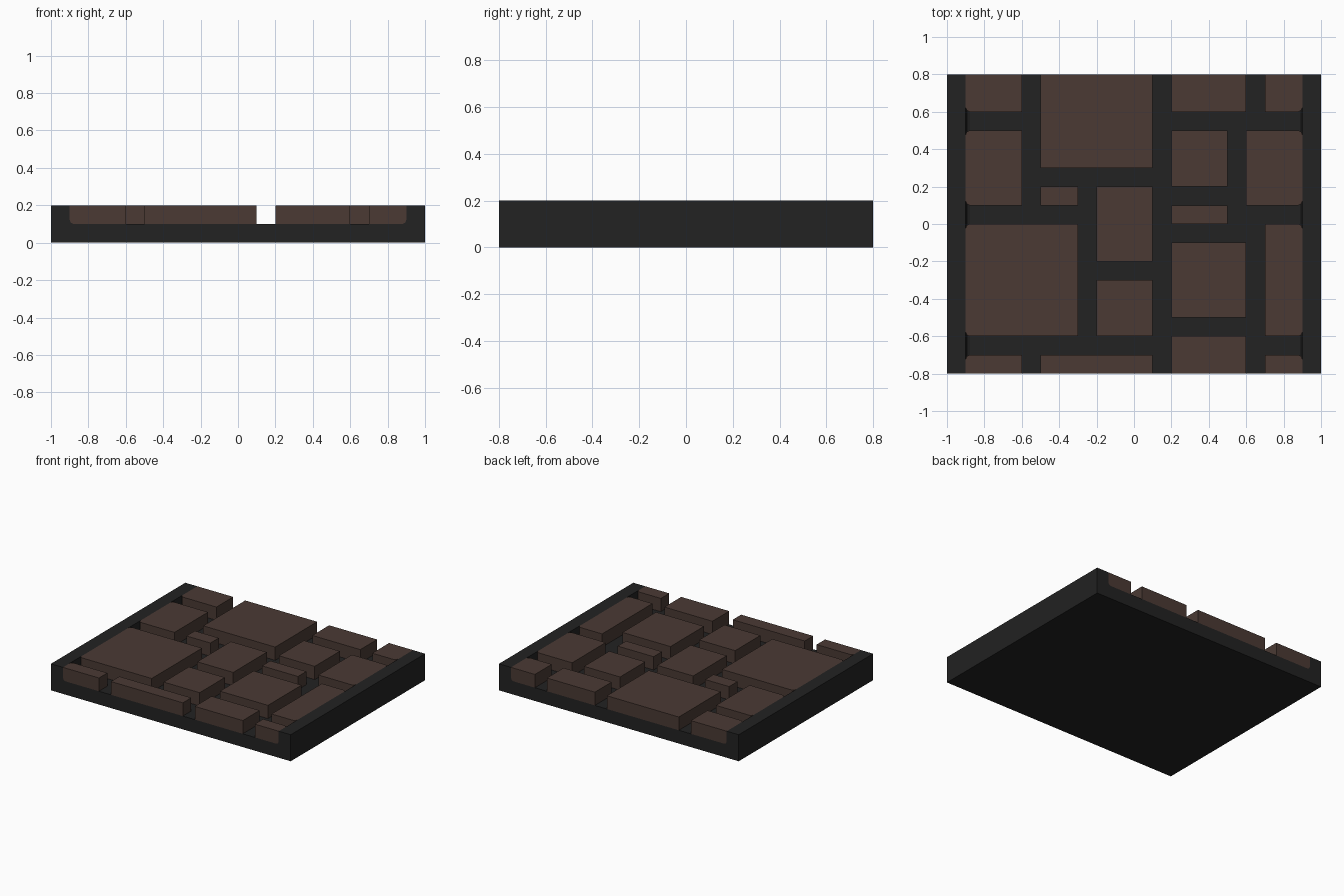
import bpy
import bmesh
import math

if "Cube" in bpy.data.objects:
    bpy.data.objects.remove(bpy.data.objects["Cube"], do_unlink=True)

HALF_X, HALF_Y, CURB_X = 1.0, 0.8, 0.9
FLOOR, TOP, FILLET = 0.1, 0.2, 0.022


def make_material(name, colour):
    mat = bpy.data.materials.new(name)
    mat.use_nodes = True
    mat.diffuse_color = colour
    bsdf = mat.node_tree.nodes["Principled BSDF"]
    bsdf.inputs["Base Color"].default_value = colour
    bsdf.inputs["Roughness"].default_value = 0.9
    return mat


charcoal = make_material("charcoal mortar", (0.016, 0.016, 0.016, 1))
brown = make_material("brown stone", (0.069, 0.042, 0.034, 1))


def make_object(name, bm, mat):
    bmesh.ops.recalc_face_normals(bm, faces=bm.faces)
    mesh = bpy.data.meshes.new(name)
    bm.to_mesh(mesh)
    bm.free()
    mesh.materials.append(mat)
    obj = bpy.data.objects.new(name, mesh)
    bpy.context.collection.objects.link(obj)
    return obj


# Base slab with raised side curbs and a small fillet along each curb
right = [(HALF_X, 0), (HALF_X, TOP), (CURB_X, TOP)]
for step in range(3):
    a = math.pi / 4 * step
    right.append((CURB_X - FILLET * (1 - math.cos(a)),
                  FLOOR + FILLET * (1 - math.sin(a))))
profile = right + [(-x, z) for x, z in reversed(right)]
bm = bmesh.new()
face = bm.faces.new([bm.verts.new((x, -HALF_Y, z)) for x, z in profile])
extruded = bmesh.ops.extrude_face_region(bm, geom=[face])["geom"]
bmesh.ops.translate(bm, vec=(0, 2 * HALF_Y, 0),
                    verts=[v for v in extruded if isinstance(v, bmesh.types.BMVert)])
make_object("base_with_curbs", bm, charcoal)

# Paving stones as x range and y range, in tenths
stones = [
    (-9, -6, 6, 8), (-9, -6, 1, 5), (-9, -3, -6, 0), (-9, -6, -8, -7),
    (-5, 1, 3, 8), (-5, -3, 1, 2), (-2, 1, -2, 2), (-2, 1, -6, -3), (-5, 1, -8, -7),
    (2, 6, 6, 8), (2, 5, 2, 5), (2, 5, 0, 1), (2, 6, -5, -1), (2, 6, -8, -6),
    (7, 9, 6, 8), (6, 9, 1, 5), (7, 9, -6, 0), (7, 9, -8, -7),
]


def is_rounded(edge):
    """Edges against a curb, apart from the top edge and the cut ends."""
    a, b = (v.co for v in edge.verts)
    mid = (a + b) / 2
    return (abs(mid.x) > CURB_X - 0.001 and mid.z < TOP - 0.001
            and abs(mid.y) < HALF_Y - 0.001)


for number, (x0, x1, y0, y1) in enumerate(stones, 1):
    bm = bmesh.new()
    bmesh.ops.create_cube(bm, size=1)
    bmesh.ops.scale(bm, vec=((x1 - x0) / 10, (y1 - y0) / 10, TOP - FLOOR), verts=bm.verts)
    bmesh.ops.translate(bm, vec=((x0 + x1) / 20, (y0 + y1) / 20, (TOP + FLOOR) / 2),
                        verts=bm.verts)
    edges = [e for e in bm.edges if is_rounded(e)]
    if edges:
        bmesh.ops.bevel(bm, geom=edges, offset=FILLET, segments=2, profile=0.5,
                        affect='EDGES')
    make_object(f"paving_stone_{number}", bm, brown)
